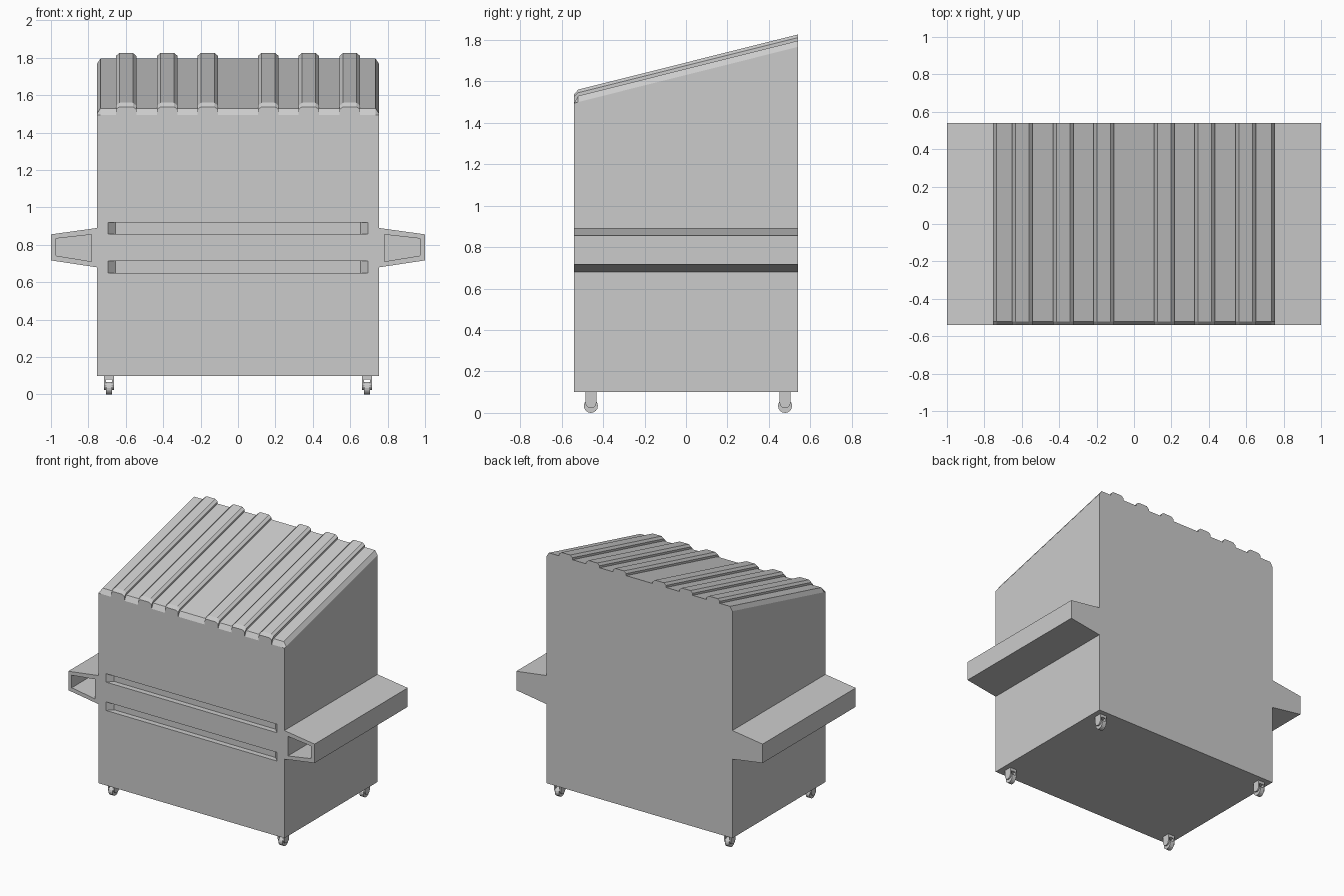
import bpy, bmesh, math

if "Cube" in bpy.data.objects:
    bpy.data.objects.remove(bpy.data.objects["Cube"])

W, D = 0.755, 0.54           # body half width / half depth
Z0, ZF, ZB = 0.10, 1.495, 1.766


def finish(name, bm):
    bmesh.ops.recalc_face_normals(bm, faces=bm.faces)
    me = bpy.data.meshes.new(name)
    bm.to_mesh(me)
    bm.free()
    ob = bpy.data.objects.new(name, me)
    bpy.context.collection.objects.link(ob)
    return ob


def prism(name, pts, axis, a, b):
    """Extrude a 2D outline along an axis from a to b."""
    place = {'x': lambda p, t: (t, p[0], p[1]),
             'y': lambda p, t: (p[0], t, p[1]),
             'z': lambda p, t: (p[0], p[1], t)}[axis]
    bm = bmesh.new()
    lo = [bm.verts.new(place(p, a)) for p in pts]
    hi = [bm.verts.new(place(p, b)) for p in pts]
    bm.faces.new(lo)
    bm.faces.new(hi)
    n = len(pts)
    for i in range(n):
        j = (i + 1) % n
        bm.faces.new((lo[i], lo[j], hi[j], hi[i]))
    return finish(name, bm)


def cut(ob, cutter):
    cutter.hide_render = True
    m = ob.modifiers.new("cut", 'BOOLEAN')
    m.operation, m.solver, m.object = 'DIFFERENCE', 'EXACT', cutter
    bpy.context.view_layer.objects.active = ob
    bpy.ops.object.modifier_apply(modifier=m.name)
    bpy.data.objects.remove(cutter)


def slope(y):
    return ZF + (ZB - ZF) * (y + D) / (2 * D)


# Ribbed lid profile: (x, height above slope, height at the chamfered front)
profile = [(-W, 0, 0), (-W + 0.02, 0.03, 0)]
for c in (-0.598, -0.378, -0.162, 0.162, 0.378, 0.598):
    half = [(-0.054, 0.03, 0), (-0.054, 0.045, 0.03), (-0.036, 0.06, 0.043)]
    profile += [(c + x, h, f) for x, h, f in half]
    profile += [(c - x, h, f) for x, h, f in reversed(half)]
profile += [(W - 0.02, 0.03, 0), (W, 0, 0)]

# Body with sloped, ribbed lid
bm = bmesh.new()
front = [bm.verts.new((x, -D, ZF + f)) for x, h, f in profile]
inset = [bm.verts.new((x, -D + 0.02, slope(-D + 0.02) + h)) for x, h, f in profile]
back = [bm.verts.new((x, D, ZB + h)) for x, h, f in profile]
fl, fr, bl, br = [bm.verts.new((x, y, Z0)) for y in (-D, D) for x in (-W, W)]
for i in range(len(profile) - 1):
    bm.faces.new((front[i], front[i + 1], inset[i + 1], inset[i]))
    bm.faces.new((inset[i], inset[i + 1], back[i + 1], back[i]))
bm.faces.new([fl, fr] + front[::-1])
bm.faces.new([bl, br] + back[::-1])
bm.faces.new((fl, fr, br, bl))
bm.faces.new((fl, front[0], inset[0], back[0], bl))
bm.faces.new((fr, front[-1], inset[-1], back[-1], br))
bmesh.ops.remove_doubles(bm, verts=bm.verts, dist=1e-5)
body = finish("container_body", bm)

# Two recessed grooves with slanted ends
for z0, z1 in ((0.65, 0.713), (0.858, 0.92)):
    groove = [(-0.705, -D - 0.01), (0.705, -D - 0.01), (0.655, -D + 0.04), (-0.655, -D + 0.04)]
    cut(body, prism("groove_cutter", groove, 'z', z0, z1))

# Side lifting pockets, open at the front
for side, s in (("left", -1), ("right", 1)):
    outer = [(s * W, 0.68), (s * 1.0, 0.717), (s * 1.0, 0.856), (s * W, 0.89)]
    hole = [(s * 0.783, 0.711), (s * 0.972, 0.742), (s * 0.972, 0.834), (s * 0.783, 0.855)]
    pocket = prism(side + "_lifting_pocket", outer, 'y', -D, D)
    cut(pocket, prism("pocket_cutter", hole, 'y', -D - 0.05, D - 0.04))

# Casters: mount, two fork plates and a wheel
for sx in (-1, 1):
    for y, end in ((-0.459, "front"), (0.478, "back")):
        x = sx * 0.69
        tag = f"{end}_{'left' if sx < 0 else 'right'}"
        r, zc = 0.027, 0.05
        plate = [(y - r, 0.085), (y + r, 0.085)]
        plate += [(y + r * math.cos(a), zc - r * math.sin(a))
                  for a in (math.pi * k / 6 for k in range(7))]
        square = [(y - r, 0.08), (y + r, 0.08), (y + r, Z0), (y - r, Z0)]
        prism(f"caster_mount_{tag}", square, 'x', x - 0.027, x + 0.027)
        for k in (-1, 1):
            prism(f"caster_fork_{tag}", plate, 'x', x + k * 0.017, x + k * 0.027)
        rim = [(y + 0.034 * math.cos(a), 0.034 + 0.034 * math.sin(a))
               for a in (math.tau * (k + 0.0) / 16 for k in range(16))]
        prism(f"caster_wheel_{tag}", rim, 'x', x - 0.016, x + 0.016)
